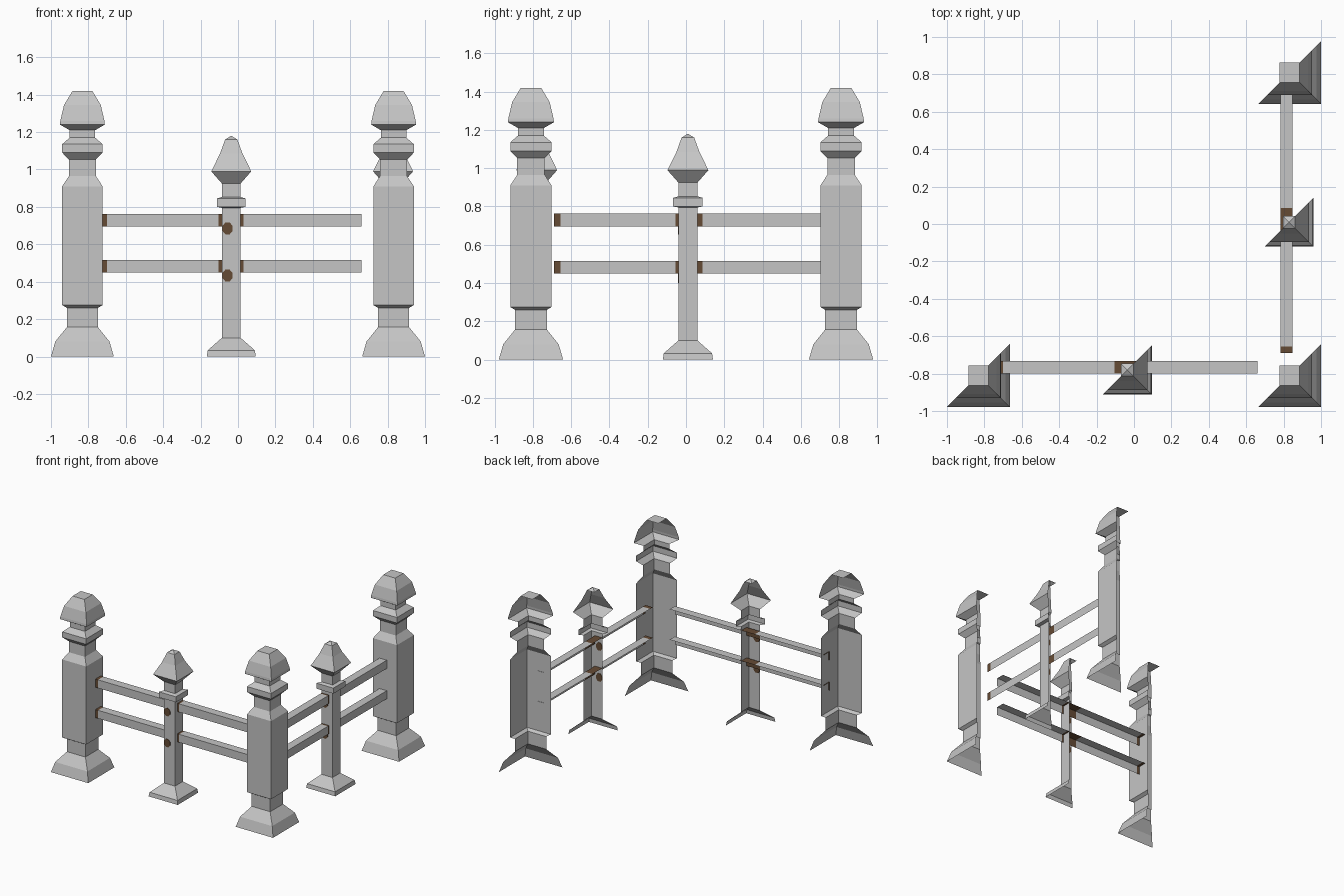
import bpy, bmesh, math
from mathutils import Matrix

if "Cube" in bpy.data.objects:
    bpy.data.objects.remove(bpy.data.objects["Cube"])


def material(name, rgb):
    m = bpy.data.materials.new(name)
    m.diffuse_color = (*rgb, 1)
    m.use_nodes = True
    m.node_tree.nodes["Principled BSDF"].inputs["Base Color"].default_value = m.diffuse_color
    return m


STONE = material("pale_grey", (0.56, 0.56, 0.56))
RUST = material("rust_brown", (0.13, 0.07, 0.035))


def finish(bm, name, mats):
    me = bpy.data.meshes.new(name)
    bm.to_mesh(me)
    bm.free()
    for m in mats:
        me.materials.append(m)
    ob = bpy.data.objects.new(name, me)
    bpy.context.collection.objects.link(ob)
    return ob


def post(name, cx, cy, profile, apex=None):
    """Open square post: only front and right faces follow the (half width, z)
    profile; the top is a full square or a four-sided tip."""
    bm = bmesh.new()
    rings = [[bm.verts.new((cx + sx * h, cy + sy * h, z))
              for sx, sy in ((-1, -1), (1, -1), (1, 1))] for h, z in profile]
    for lo, hi in zip(rings, rings[1:]):
        for i in range(2):
            bm.faces.new((lo[i], lo[i + 1], hi[i + 1], hi[i]))
    h, z = profile[-1]
    top = rings[-1] + [bm.verts.new((cx - h, cy + h, z))]
    if apex is None:
        bm.faces.new(top)
    else:
        tip = bm.verts.new((cx, cy, apex))
        for i in range(4):
            bm.faces.new((top[i], top[(i + 1) % 4], tip))
    return finish(bm, name, [STONE])


def rail(name, stops, z0, z1, place):
    """Angle-section rail (outer face and top). Stops are positions along it,
    alternating rusty and clean; place(t, depth, z) gives the point."""
    bm = bmesh.new()
    rows = [[bm.verts.new(place(t, d, z)) for d, z in ((0, z0), (0, z1), (1, z1))]
            for t in stops]
    for k, (a, b) in enumerate(zip(rows, rows[1:])):
        for i in range(2):
            f = bm.faces.new((a[i], b[i], b[i + 1], a[i + 1]))
            f.material_index = 1 - k % 2
    bm.normal_update()
    # outward means top faces point up, outer face points to front or right
    for f in bm.faces:
        n = f.normal
        if n.x - n.y + n.z < 0:
            f.normal_flip()
    return finish(bm, name, [STONE, RUST])


def rust_spot(name, x, y, z):
    """Thin octagonal rust plate set through a front face."""
    bm = bmesh.new()
    bmesh.ops.create_cone(bm, cap_ends=True, segments=8, radius1=0.031,
                          radius2=0.031, depth=0.006)
    bmesh.ops.transform(bm, verts=bm.verts, matrix=Matrix.Translation((x, y, z))
                        @ Matrix.Rotation(math.pi / 2, 4, 'X')
                        @ Matrix.Diagonal((0.95, 1.12, 1, 1))
                        @ Matrix.Rotation(math.pi / 8, 4, 'Z'))
    return finish(bm, name, [RUST])


# Profiles as (half width, height)
LARGE = [(0.168, 0), (0.145, 0.08), (0.083, 0.157), (0.083, 0.26), (0.108, 0.275),
         (0.108, 0.91), (0.072, 0.965), (0.072, 1.053), (0.108, 1.09),
         (0.108, 1.135), (0.068, 1.17), (0.068, 1.21), (0.12, 1.24),
         (0.118, 1.26), (0.098, 1.345), (0.053, 1.42)]
SMALL = [(0.131, 0), (0.126, 0.033), (0.05, 0.10), (0.05, 0.795), (0.077, 0.80),
         (0.077, 0.845), (0.05, 0.853), (0.05, 0.925), (0.107, 0.99),
         (0.06, 1.085), (0.033, 1.16)]

# Large posts
for name, x, y in (("left_post", -0.832, -0.81), ("corner_post", 0.832, -0.81),
                   ("back_post", 0.832, 0.81)):
    post(name, x, y, LARGE)

# Small middle posts with rust spots on their front faces
for name, x, y in (("front_middle_post", -0.036, -0.78),
                   ("side_middle_post", 0.829, 0.01)):
    post(name, x, y, SMALL, apex=1.18)
    for level, z in (("upper", 0.685), ("lower", 0.433)):
        rust_spot(f"{name}_{level}_rust", x - 0.02, y - 0.05, z)

# Rails, rusty at their start and around the middle posts
for level, z0, z1 in (("lower", 0.449, 0.515), ("upper", 0.696, 0.763)):
    rail(f"front_{level}_rail", (-0.73, -0.70, -0.105, 0.03, 0.66), z0, z1,
         lambda t, d, z: (t, -0.80 + 0.068 * d, z))
    rail(f"side_{level}_rail", (-0.69, -0.655, -0.055, 0.085, 0.705), z0, z1,
         lambda t, d, z: (0.848 - 0.066 * d, t, z))
